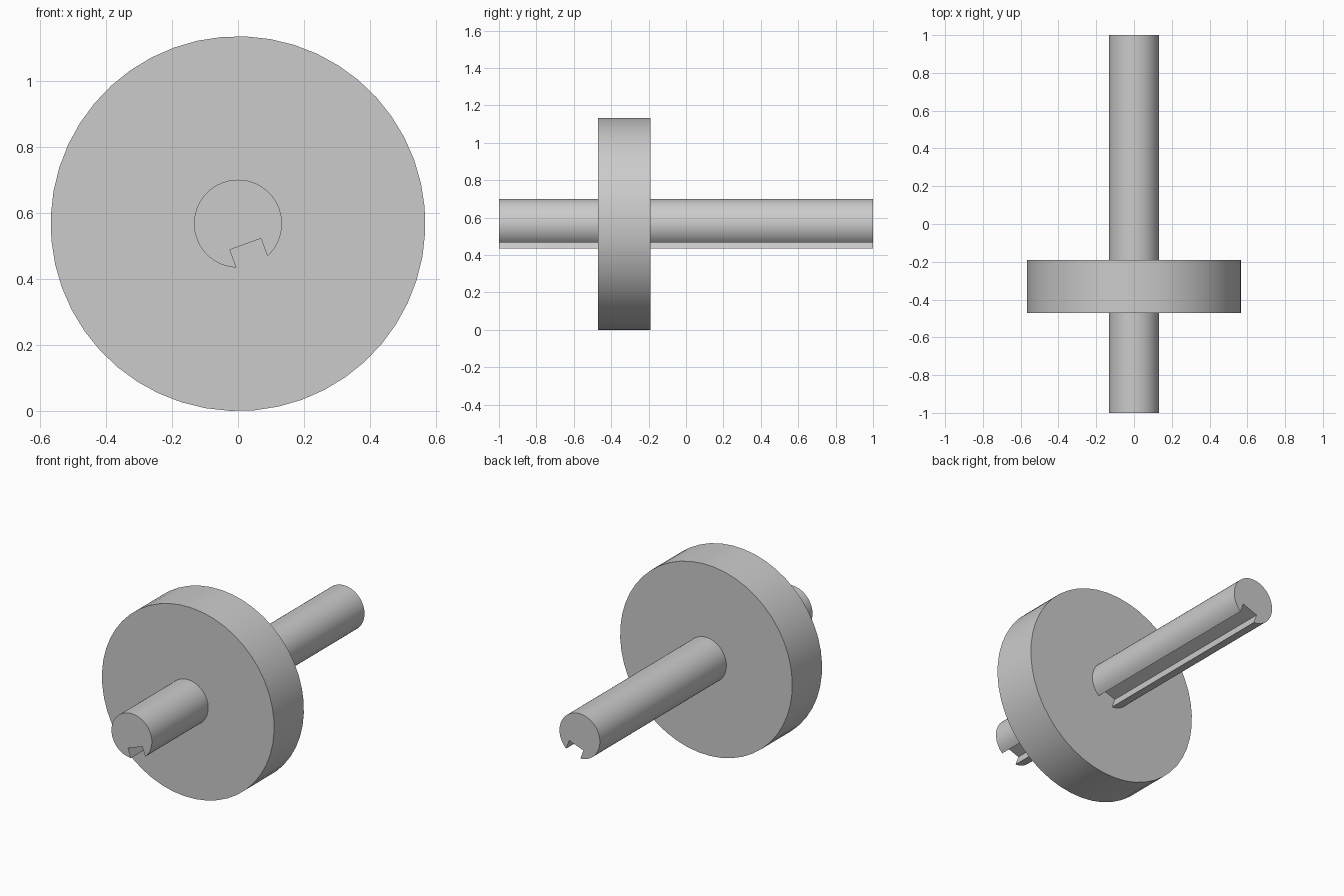
import bpy, bmesh
from math import radians, sin, cos, asin, pi
from mathutils import Matrix, Vector

AXIS_Z = 0.567
SHAFT_R, DISC_R = 0.133, 0.567
SLOT_HALF, SLOT_FLOOR = 0.05, 0.066
TURN = radians(20)          # roll of the keyway about the shaft axis

cube = bpy.data.objects.get("Cube")
if cube:
    bpy.data.objects.remove(cube, do_unlink=True)

grey = bpy.data.materials.new("plain grey")
grey.use_nodes = True
colour = (0.6, 0.6, 0.6, 1)
grey.diffuse_color = colour
grey.node_tree.nodes["Principled BSDF"].inputs["Base Color"].default_value = colour


def extrude_profile(name, points, y0, y1):
    """Sweep a closed x-z outline along y, rolled about the shaft axis."""
    bm = bmesh.new()
    roll = Matrix.Rotation(-TURN, 4, 'Y')
    lift = Vector((0, 0, AXIS_Z))
    verts = [bm.verts.new(roll @ Vector((x, y0, z)) + lift) for x, z in points]
    face = bm.faces.new(verts)
    swept = bmesh.ops.extrude_face_region(bm, geom=[face])["geom"]
    moved = [v for v in swept if isinstance(v, bmesh.types.BMVert)]
    bmesh.ops.translate(bm, verts=moved, vec=(0, y1 - y0, 0))
    bmesh.ops.recalc_face_normals(bm, faces=bm.faces)
    mesh = bpy.data.meshes.new(name)
    bm.to_mesh(mesh)
    bm.free()
    mesh.materials.append(grey)
    obj = bpy.data.objects.new(name, mesh)
    bpy.context.collection.objects.link(obj)
    bpy.ops.object.select_all(action='DESELECT')
    obj.select_set(True)
    bpy.context.view_layer.objects.active = obj
    bpy.ops.object.shade_smooth_by_angle(angle=radians(30))
    return obj


def arc(radius, start, end, steps):
    """Points round a circle, with angles measured from straight down."""
    angles = [start + (end - start) * i / steps for i in range(steps + 1)]
    return [(radius * sin(a), -radius * cos(a)) for a in angles]


# Shaft with a square keyway along its whole length
gap = asin(SLOT_HALF / SHAFT_R)
outline = arc(SHAFT_R, gap, 2 * pi - gap, 48)
outline += [(-SLOT_HALF, -SLOT_FLOOR), (SLOT_HALF, -SLOT_FLOOR)]
extrude_profile("keyed_shaft", outline, -1, 1)

# Solid disc closing round the shaft
extrude_profile("disc", arc(DISC_R, 0, 2 * pi, 48)[:-1], -0.47, -0.19)
